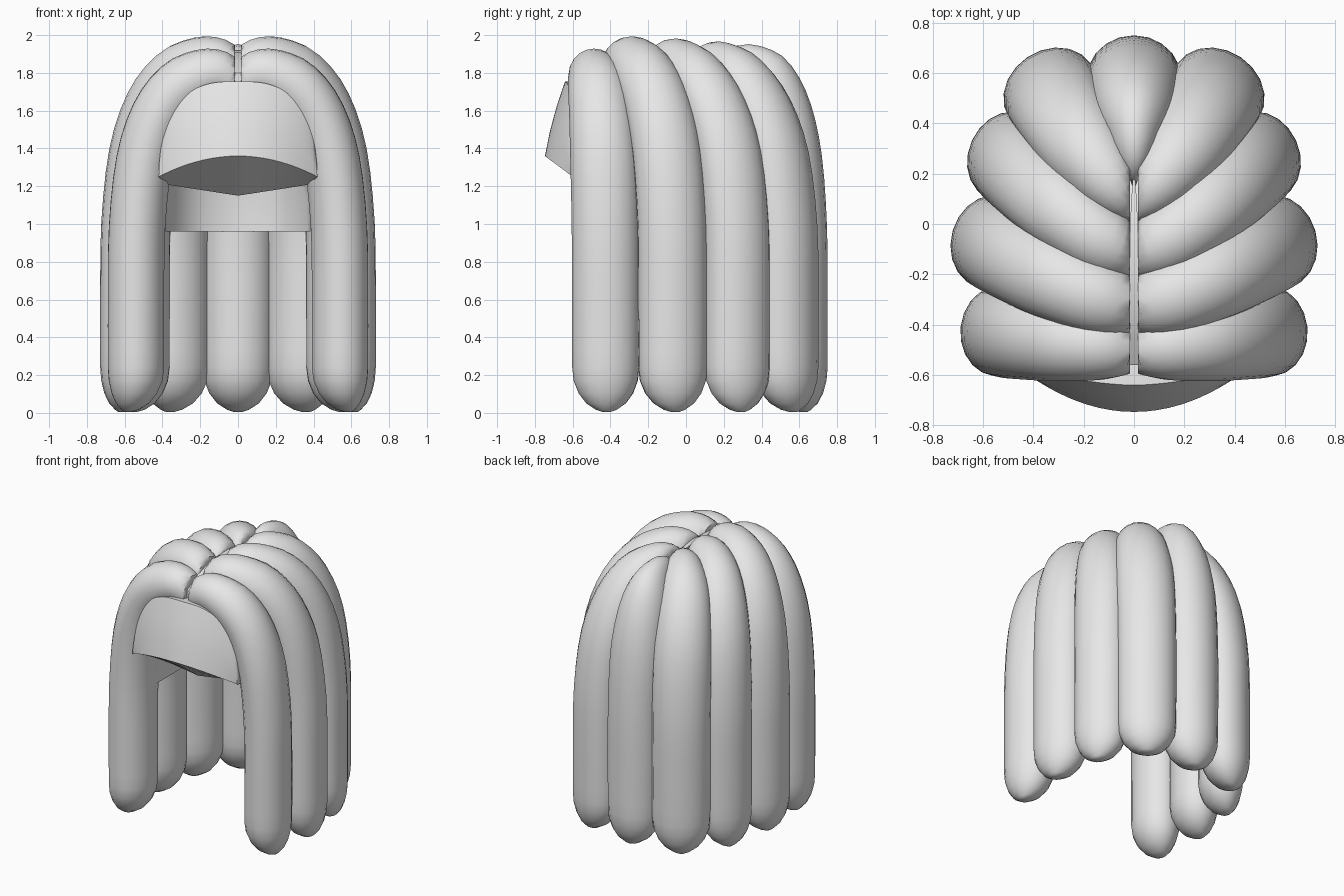
import bpy, bmesh, math
from mathutils import Vector

if "Cube" in bpy.data.objects:
    bpy.data.objects.remove(bpy.data.objects["Cube"])

mat = bpy.data.materials.new("light_grey")
mat.diffuse_color = (0.8, 0.8, 0.8, 1)
mat.use_nodes = True
mat.node_tree.nodes["Principled BSDF"].inputs["Base Color"].default_value = mat.diffuse_color


def finish(bm, name, angle=50):
    bmesh.ops.remove_doubles(bm, verts=bm.verts, dist=0.0005)
    bmesh.ops.recalc_face_normals(bm, faces=bm.faces)
    me = bpy.data.meshes.new(name)
    bm.to_mesh(me)
    bm.free()
    me.materials.append(mat)
    ob = bpy.data.objects.new(name, me)
    bpy.context.collection.objects.link(ob)
    bpy.ops.object.select_all(action='DESELECT')
    ob.select_set(True)
    bpy.context.view_layer.objects.active = ob
    bpy.ops.object.shade_smooth_by_angle(angle=math.radians(angle))
    return ob


def skin(bm, rows, closed=False):
    """Join rows of points with quads."""
    vs = [[bm.verts.new(p) for p in r] for r in rows]
    n = len(rows[0])
    for a, b in zip(vs, vs[1:]):
        for i in range(n if closed else n - 1):
            j = (i + 1) % n
            bm.faces.new((a[i], a[j], b[j], b[i]))
    return vs


def smooth_path(keys, steps):
    """Catmull-Rom through tuples of equal length."""
    out = []
    for i in range(len(keys) - 1):
        p = [Vector(keys[max(0, min(len(keys) - 1, i + k))]) for k in (-1, 0, 1, 2)]
        for s in range(steps):
            t = s / steps
            out.append(0.5 * (2 * p[1] + (p[2] - p[0]) * t
                              + (2 * p[0] - 5 * p[1] + 4 * p[2] - p[3]) * t * t
                              + (3 * p[1] - p[0] - 3 * p[2] + p[3]) * t ** 3))
    return out + [Vector(keys[-1])]


# Shared strand profile: (distance along plan, height, growth of section)
PROFILE = [(0.05, 1.805, 0.0), (0.18, 1.845, 0.3), (0.34, 1.845, 0.5), (0.58, 1.775, 0.75),
           (0.78, 1.62, 0.9), (0.92, 1.37, 1.0), (0.99, 1.0, 1.0), (1.0, 0.6, 1.0), (1.0, 0.24, 0.98)]
SIDES = 20


def strand(name, start, end, facing, drop, w0, w1, t0, t1, side=1, split=True):
    """facing: angle of the outward direction in plan, degrees from x."""
    s, e = Vector((*start, 0)), Vector((*end, 0))
    run = e - s
    a = math.radians(facing)
    d = Vector((math.cos(a), math.sin(a), 0))
    wide = Vector((-d.y, d.x, 0))
    keys = []
    for u, z, g in PROFILE:
        # paired strands leave the parting sideways, then sweep back
        v = u ** 1.42 if split else u
        keys.append((s.x + run.x * u, s.y + run.y * v,
                     z - drop * min(1, max(0, (z - 0.6) / 1.2)), g))
    path3 = smooth_path([k[:3] for k in keys], 3)
    grow = smooth_path([(k[3], 0) for k in keys], 3)
    rings = []

    def ring(c, tan, w, t):
        nrm = tan.cross(wide).normalized()
        pts = []
        for k in range(SIDES):
            a = 2 * math.pi * k / SIDES
            p = c + wide * (w * math.cos(a)) + nrm * (t * math.sin(a))
            if split:
                p.x = max(p.x, 0.016)
            pts.append((p.x * side, p.y, p.z))
        rings.append(pts)

    n = len(path3)
    tans = [(path3[min(i + 1, n - 1)] - path3[max(i - 1, 0)]).normalized() for i in range(n)]
    tans[-1] = Vector((0, 0, -1))
    # rounded root
    for f in (0.02, 0.4, 0.75):
        back = 0.06 * (1 - f)
        r = math.sqrt(1 - (1 - f) ** 2)
        ring(path3[0] - tans[0] * back, tans[0], w0 * r, t0 * r)
    for c, tan, g in zip(path3, tans, grow):
        ring(c, tan, w0 + (w1 - w0) * g.x, t0 + (t1 - t0) * min(1, g.x * 1.5))
    # rounded tip, leaning slightly outward
    base = path3[-1]
    for k in range(1, 6):
        a = math.pi / 2 * k / 5
        r = max(math.cos(a), 0.12)
        c = Vector((base.x, base.y, base.z * (1 - math.sin(a)) + 0.005)) + d * 0.045 * (1 - math.cos(a))
        ring(c, Vector((0, 0, -1)), w1 * r, t1 * r)
    bm = bmesh.new()
    vs = skin(bm, rings, True)
    bm.faces.new(vs[0])
    bm.faces.new(vs[-1])
    finish(bm, name)


# Paired side strands, front to back
PAIRS = [
    ("front_strand", (0.0, -0.50), (0.54, -0.425), 6, 0.06, 0.10, 0.18, 0.115, 0.15),
    ("temple_strand", (0.0, -0.33), (0.572, -0.07), 16, 0.0, 0.12, 0.187, 0.12, 0.155),
    ("side_strand", (0.0, -0.12), (0.512, 0.272), 25, 0.005, 0.11, 0.18, 0.12, 0.145),
    ("rear_side_strand", (0.0, 0.09), (0.335, 0.53), 56, 0.03, 0.085, 0.195, 0.12, 0.16),
]
for spec in PAIRS:
    for side, tag in ((-1, "left"), (1, "right")):
        strand(spec[0] + "_" + tag, *spec[1:], side=side)
# Centre back strand
strand("back_strand", (0.0, 0.21), (0.0, 0.578), 90, 0.045, 0.02, 0.188, 0.10, 0.172, split=False)

# Solid fringe over the forehead
bm = bmesh.new()
cols = []
for i in range(-14, 15):
    t = math.sin(math.pi / 2 * i / 14)
    x, a = 0.42 * t, abs(t)
    zt = 1.25 + 0.505 * (1 - a ** 3.0) ** 0.48
    zb = 1.25 + 0.11 * (1 - t * t)
    yb = -0.60 - 0.147 * (1 - t * t)
    col = [(x * 0.92, -0.46, 1.15 + 0.06 * a)]
    for f in (0, 0.33, 0.67, 1):
        z = zb + (zt - zb) * f
        bulge = 0.04 * f * (1 - f)
        col.append((x, yb - bulge + (0.27 - 0.17 * t * t) * (z - zb), z))
    col.append((x * 0.92, -0.42, max(zt - 0.02, 1.22)))
    col.append(col[0])
    cols.append(col)
skin(bm, cols)
finish(bm, "fringe", 35)

# Inner cap: open at the front, closing towards the crown
half = [(0.385, -0.46), (0.385, 0.0), (0.365, 0.2), (0.17, 0.39)]
plan = half + [(0, 0.395)] + [(-x, y) for x, y in reversed(half)]
bm = bmesh.new()
skin(bm, [[(x * k, -0.1 + (y + 0.1) * k, z) for x, y in plan]
          for z, k in ((0.96, 1), (1.25, 1), (1.5, 0.9), (1.68, 0.65), (1.76, 0.3), (1.78, 0.02))])
finish(bm, "inner_cap")

# Thin parting ridge between the two halves
bm = bmesh.new()
rows = []
for y, z, w in ((-0.56, 1.80, 0.018), (-0.45, 1.86, 0.018), (-0.3, 1.91, 0.018), (-0.1, 1.92, 0.017),
                (0.08, 1.90, 0.012), (0.2, 1.86, 0.003)):
    rows.append([(-w, y, 1.70), (-w, y, z), (w, y, z), (w, y, 1.70)])
vs = skin(bm, rows, True)
bm.faces.new(vs[0])
bm.faces.new(vs[-1])
finish(bm, "parting", 30)
